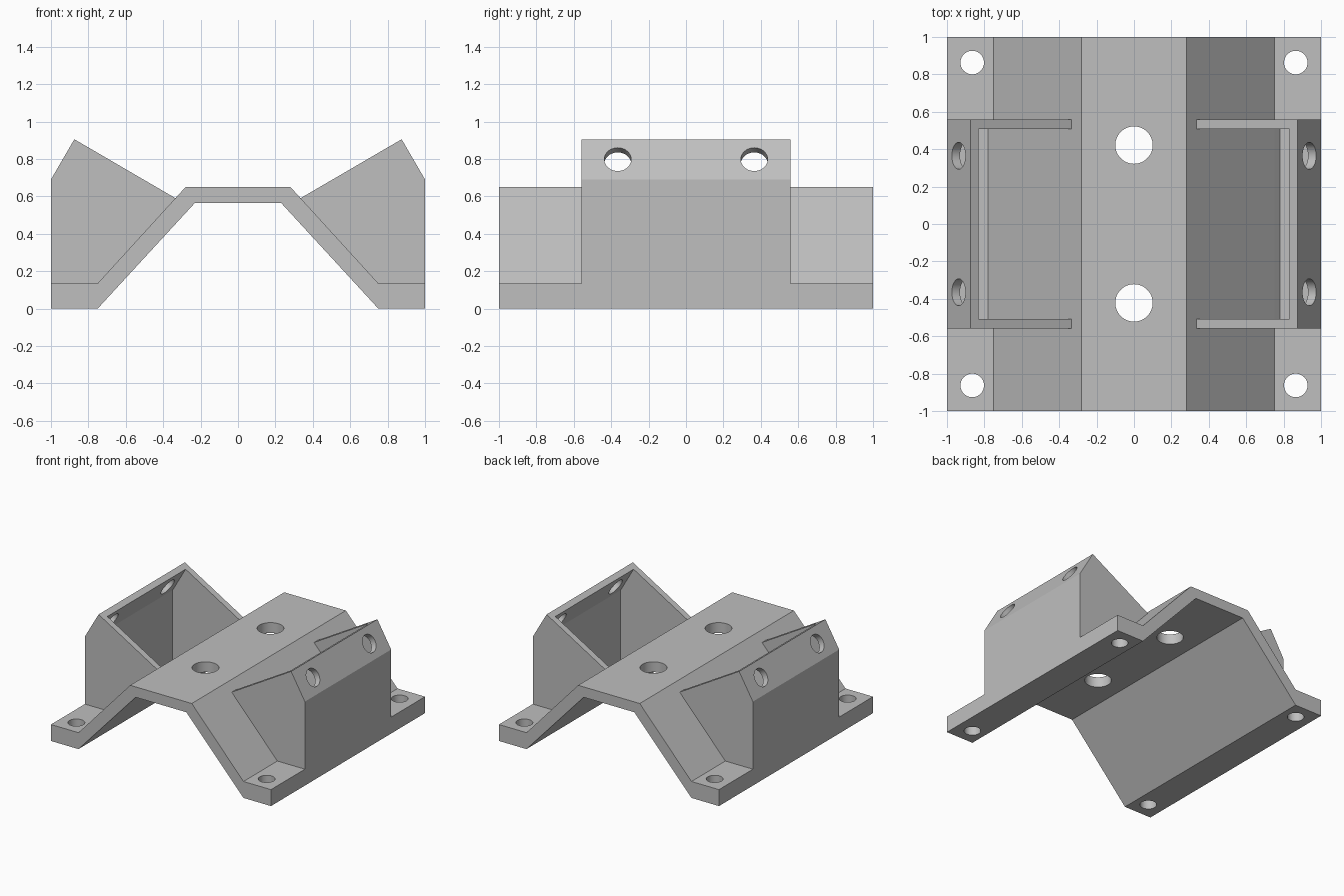
import bpy, bmesh
from math import radians
from mathutils import Matrix, Vector

cube = bpy.data.objects.get("Cube")
if cube:
    bpy.data.objects.remove(cube, do_unlink=True)

GREY = (0.52, 0.52, 0.52, 1)
grey = bpy.data.materials.new("plain grey")
grey.use_nodes = True
grey.diffuse_color = GREY
grey.node_tree.nodes["Principled BSDF"].inputs["Base Color"].default_value = GREY


def finish(bm, name):
    bmesh.ops.recalc_face_normals(bm, faces=bm.faces)
    mesh = bpy.data.meshes.new(name)
    bm.to_mesh(mesh)
    bm.free()
    mesh.materials.append(grey)
    obj = bpy.data.objects.new(name, mesh)
    bpy.context.collection.objects.link(obj)
    return obj


def prism(name, profile, half_depth, side=1):
    """Extrude an x-z profile along y; side = -1 mirrors it in x."""
    bm = bmesh.new()
    face = bm.faces.new([bm.verts.new((side * x, -half_depth, z)) for x, z in profile])
    out = bmesh.ops.extrude_face_region(bm, geom=[face])
    moved = [v for v in out["geom"] if isinstance(v, bmesh.types.BMVert)]
    bmesh.ops.translate(bm, verts=moved, vec=(0, 2 * half_depth, 0))
    return finish(bm, name)


def drill(name, radius, length, centre, axis=(0, 0, 1)):
    bm = bmesh.new()
    turn = Vector((0, 0, 1)).rotation_difference(Vector(axis)).to_matrix().to_4x4()
    bmesh.ops.create_cone(bm, cap_ends=True, segments=48, radius1=radius, radius2=radius,
                          depth=length, matrix=Matrix.Translation(centre) @ turn)
    return finish(bm, name)


def combine(target, tool, operation):
    tool.hide_render = True
    mod = target.modifiers.new(operation.lower(), "BOOLEAN")
    mod.operation, mod.solver, mod.object = operation, "EXACT", tool
    bpy.context.view_layer.objects.active = target
    bpy.ops.object.modifier_apply(modifier=mod.name)
    bpy.data.objects.remove(tool, do_unlink=True)


# Bent plate: raised deck, sloping legs and flat feet
half = [(0.28, 0.65), (0.75, 0.135), (1, 0.135), (1, 0), (0.75, 0), (0.23, 0.565)]
bracket = prism("mount_bracket", half + [(-x, z) for x, z in reversed(half)], 1)

# Profiles of the side pockets and of the space inside them
shell = [(0.30, 0.57), (0.875, 0.905), (1, 0.69), (1, 0.05), (0.76, 0.05)]
hollow = [(0.2, -0.1), (0.95, -0.1), (0.95, 0.676), (0.774, 0.98), (0.2, 0.98)]
recess = [(0.752, 0.2), (0.752, 0.132), (0.78, 0.10), (0.95, 0.10), (0.95, 0.2)]

for side in (-1, 1):
    # Open pocket with two cheeks and an outer wall
    pocket = prism("pocket", shell, 0.56, side)
    combine(pocket, prism("pocket_hollow", hollow, 0.508, side), "DIFFERENCE")
    combine(bracket, prism("floor_recess", recess, 0.508, side), "DIFFERENCE")
    combine(bracket, pocket, "UNION")
    for end in (-1, 1):
        # Holes square to the slanted top of the outer wall, and foot screw holes
        combine(bracket, drill("wall_drill", 0.072, 0.24, (side * 0.9375, end * 0.365, 0.7975),
                               (side * 0.865, 0, 0.503)), "DIFFERENCE")
        combine(bracket, drill("foot_drill", 0.063, 0.4, (side * 0.865, end * 0.863, 0.1)),
                "DIFFERENCE")

# Large deck holes
for end in (-1, 1):
    combine(bracket, drill("deck_drill", 0.1, 0.4, (0, end * 0.422, 0.6)), "DIFFERENCE")

# Round holes shade smoothly while all folds stay sharp
bpy.ops.object.select_all(action="DESELECT")
bracket.select_set(True)
bpy.context.view_layer.objects.active = bracket
bpy.ops.object.shade_smooth_by_angle(angle=radians(25))
